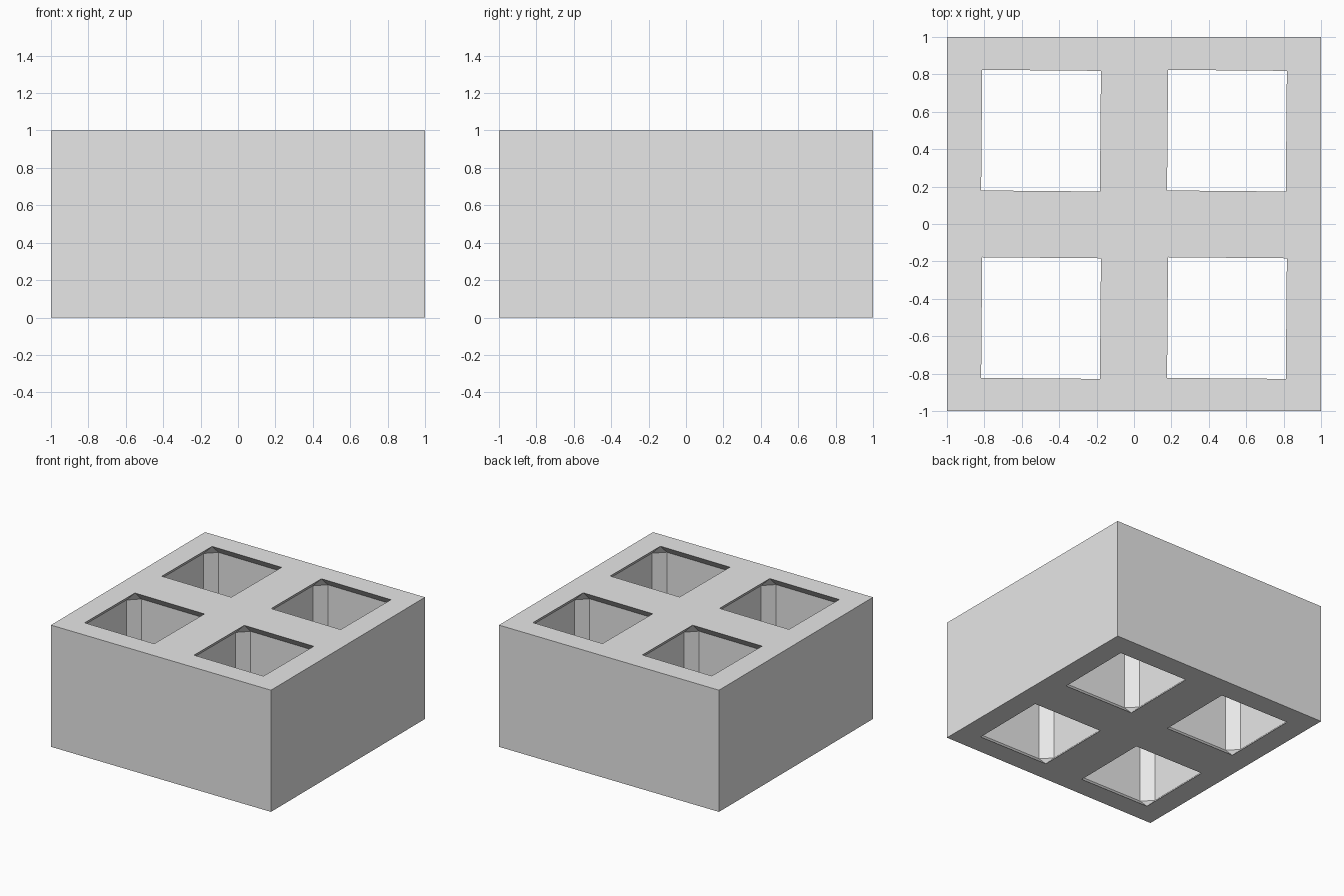
import bpy
import bmesh
from math import radians
from mathutils import Matrix

default_cube = bpy.data.objects.get("Cube")
if default_cube:
    bpy.data.objects.remove(default_cube, do_unlink=True)

# Plain grey used on the whole block
grey = bpy.data.materials.new("plain grey")
grey.use_nodes = True
grey.diffuse_color = (0.8, 0.8, 0.8, 1)
grey.node_tree.nodes["Principled BSDF"].inputs["Base Color"].default_value = (0.8, 0.8, 0.8, 1)


def add_object(name, bm):
    mesh = bpy.data.meshes.new(name)
    bm.to_mesh(mesh)
    bm.free()
    mesh.materials.append(grey)
    obj = bpy.data.objects.new(name, mesh)
    bpy.context.collection.objects.link(obj)
    return obj


def box(size, bevel=0):
    bm = bmesh.new()
    bmesh.ops.create_cube(bm, size=1)
    bmesh.ops.scale(bm, vec=size, verts=bm.verts)
    if bevel:
        bmesh.ops.bevel(bm, geom=bm.edges[:], offset=bevel, segments=1,
                        affect='EDGES', offset_type='OFFSET', profile=0.5)
    return bm


# Solid block
bm = box((2, 2, 1))
bmesh.ops.translate(bm, vec=(0, 0, 0.5), verts=bm.verts)
block = add_object("block", bm)

# Four chamfered wells, slightly turned, narrowing at the top and bottom rims
for sx in (-1, 1):
    for sy in (-1, 1):
        # Bevel offset is across the chamfer's flank: equal setback on both faces
        bm = box((0.793, 0.803, 1.002), 0.08)
        bm.transform(Matrix.Translation((sx * 0.497, sy * 0.501 - 0.002, 0.5))
                     @ Matrix.Rotation(radians(-0.5), 4, 'Z'))
        cutter = add_object("well_cutter", bm)
        cutter.hide_render = True

        cut = block.modifiers.new("well", 'BOOLEAN')
        cut.operation = 'DIFFERENCE'
        cut.solver = 'EXACT'
        cut.object = cutter
        bpy.context.view_layer.objects.active = block
        bpy.ops.object.modifier_apply(modifier=cut.name)
        bpy.data.objects.remove(cutter, do_unlink=True)
